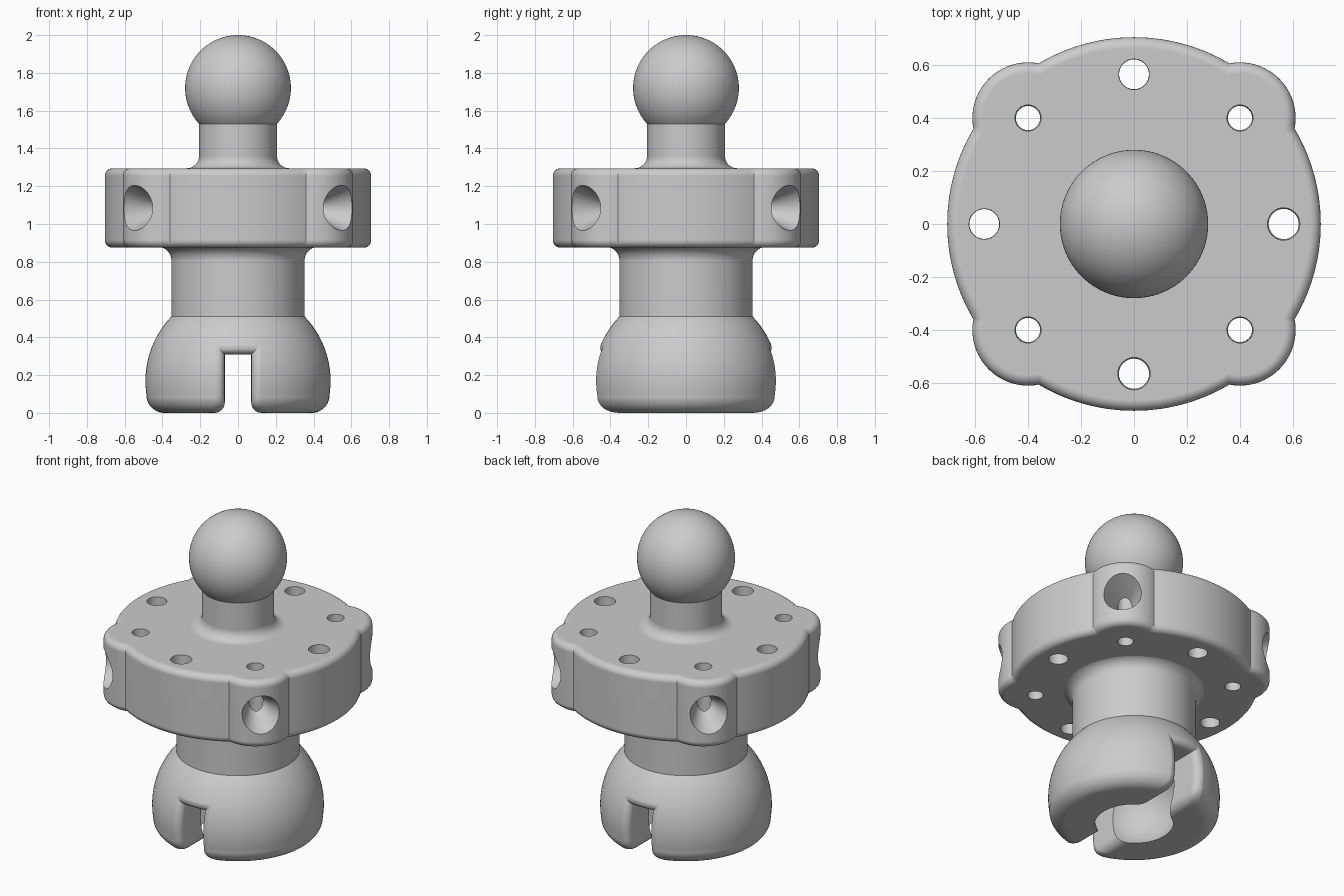
import bpy, bmesh, math
from math import sin, cos, pi, sqrt, acos

cube = bpy.data.objects.get("Cube")
if cube:
    bpy.data.objects.remove(cube, do_unlink=True)

grey = bpy.data.materials.new("plain_grey")
grey.use_nodes = True
GREY = (0.6, 0.6, 0.6, 1)
grey.diffuse_color = GREY
grey.node_tree.nodes["Principled BSDF"].inputs["Base Color"].default_value = GREY


def loft(name, rings, cap=True, wrap=False):
    """Skin a list of equal-length closed rings of points."""
    bm = bmesh.new()
    vs = [[bm.verts.new(p) for p in ring] for ring in rings]
    n = len(vs[0])
    pairs = list(zip(vs, vs[1:])) + ([(vs[-1], vs[0])] if wrap else [])
    for a, b in pairs:
        for i in range(n):
            j = (i + 1) % n
            bm.faces.new((a[i], a[j], b[j], b[i]))
    if cap and not wrap:
        bm.faces.new(vs[0])
        bm.faces.new(vs[-1])
    bmesh.ops.remove_doubles(bm, verts=bm.verts, dist=1e-5)
    bmesh.ops.recalc_face_normals(bm, faces=bm.faces)
    me = bpy.data.meshes.new(name)
    bm.to_mesh(me)
    bm.free()
    me.materials.append(grey)
    ob = bpy.data.objects.new(name, me)
    bpy.context.collection.objects.link(ob)
    return ob


def circle(r, z, n=96):
    return [(r * cos(2 * pi * i / n), r * sin(2 * pi * i / n), z) for i in range(n)]


def lathe(name, profile, n=96):
    return loft(name, [circle(max(r, 1e-3), z, n) for r, z in profile])


def arc(cx, cz, r, a0, a1, n=10):
    return [(cx + r * cos(math.radians(a0 + (a1 - a0) * i / n)),
             cz + r * sin(math.radians(a0 + (a1 - a0) * i / n))) for i in range(n + 1)]


def activate(ob):
    bpy.ops.object.select_all(action='DESELECT')
    ob.select_set(True)
    bpy.context.view_layer.objects.active = ob


def cut(ob, cutter):
    activate(ob)
    m = ob.modifiers.new("cut", 'BOOLEAN')
    m.operation, m.solver, m.object = 'DIFFERENCE', 'EXACT', cutter
    bpy.ops.object.modifier_apply(modifier=m.name)
    bpy.data.objects.remove(cutter, do_unlink=True)


def finish(ob):
    activate(ob)
    bpy.ops.object.shade_smooth_by_angle(angle=math.radians(32))
    m = ob.modifiers.new("normals", 'WEIGHTED_NORMAL')
    m.keep_sharp = True


# Ball on its post, with a fillet at the foot
BALL_R, BALL_Z, POST_R = 0.28, 1.72, 0.206
low = -math.degrees(acos(POST_R / BALL_R))
post = [(0, 1.25), (0.27, 1.25)] + arc(0.271, 1.36, 0.065, 270, 180)
ball = arc(0, BALL_Z, BALL_R, low, 90, 40)
finish(lathe("ball_and_post", post + ball))

# Disc with four rounded lobes and softened rims
DISC_R, LOBE_R, LOBE_D = 0.705, 0.21, 0.4 * sqrt(2)
Z0, Z1, SOFT = 0.875, 1.295, 0.04


def disc_ring(inset, z):
    R, r = DISC_R - inset, LOBE_R - inset
    d = acos((R * R + LOBE_D ** 2 - r * r) / (2 * R * LOBE_D))
    e = acos((R * cos(d) - LOBE_D) / r)
    pts = []
    for q in range(4):
        mid = pi / 4 + q * pi / 2
        cx, cy = LOBE_D * cos(mid), LOBE_D * sin(mid)
        for i in range(24):
            a = mid - e + 2 * e * i / 24
            pts.append((cx + r * cos(a), cy + r * sin(a), z))
        for i in range(28):
            a = mid + d + (pi / 2 - 2 * d) * i / 28
            pts.append((R * cos(a), R * sin(a), z))
    return pts


steps = [i * pi / 12 for i in range(7)]
rim = [(SOFT * (1 - sin(t)), Z0 + SOFT * (1 - cos(t))) for t in steps]
rim += [(f, Z0 + Z1 - z) for f, z in reversed(rim)]
disc = loft("lobed_disc", [disc_ring(f, z) for f, z in rim])


def drill(x, y, r_low, r_high):
    """Slightly tapered hole right through the disc."""
    c = lathe("drill", [(r_low, Z0 - 0.1), (r_high, Z1 + 0.1)], 32)
    c.location = (x, y, 0)
    bpy.context.view_layer.update()
    cut(disc, c)


for k in range(4):
    a = k * pi / 2
    wide = 0.062 if k in (0, 3) else 0.058
    drill(0.565 * cos(a), 0.565 * sin(a), 0.056, wide)
    a += pi / 4
    drill(LOBE_D * cos(a), LOBE_D * sin(a), 0.045, 0.05)

# Conical sockets pointing inward through each lobe
for k in range(4):
    a = pi / 4 + k * pi / 2
    c = lathe("cone_cutter", [(0.02, 0.545), (0.116, 0.765), (0.135, 0.82)], 48)
    c.rotation_euler = (0, pi / 2, a)
    c.location = (0, 0, (Z0 + Z1) / 2)
    bpy.context.view_layer.update()
    cut(disc, c)
finish(disc)

# Neck and spherical cup, hollowed to receive a ball
CUP_R, CUP_Z, NECK_R, RIM = 0.49, 0.17, 0.352, 0.095
top = math.degrees(acos(NECK_R / CUP_R))
bottom = -math.degrees(math.asin(0.08 / CUP_R))
outside = arc(0.39, RIM, RIM, 270, 351, 10) + arc(0, CUP_Z, CUP_R, bottom, top, 24)
neck = arc(NECK_R + 0.075, 0.805, 0.075, 180, 90) + [(0.4, 0.93), (0, 0.93)]
mouth = -math.degrees(math.asin(CUP_Z / BALL_R))
cavity = arc(0, CUP_Z, BALL_R, 90, mouth, 28)
cup = lathe("neck_and_cup", cavity + outside + neck)


def outer(z):
    """Radius of the cup's outside at a height."""
    if z < 0.09:
        return 0.39 + sqrt(max(0, RIM ** 2 - (RIM - max(z, 0)) ** 2))
    return sqrt(CUP_R ** 2 - (z - CUP_Z) ** 2)


# Slot across the cup, its walls rounding outward at the outside and the bottom
SLOT_W, SLOT_H, FIL = 0.07, 0.31, 0.055


def flare(d):
    d = min(max(d, 0), FIL)
    return FIL - sqrt(FIL ** 2 - (FIL - d) ** 2)


def slot_ring(d, side):
    f = flare(d)
    high = SLOT_H + f
    zs = [-0.1] + [FIL * (i / 6) ** 2 for i in range(7)]
    zs += [FIL + (high - FIL) * i / 14 for i in range(1, 15)]
    right = [(SLOT_W + f + flare(z), z) for z in zs]
    roof = [((SLOT_W + f) * (1 - i / 5), high) for i in range(1, 10)]
    path = right + roof + [(-x, z) for x, z in reversed(right)]
    if d < -0.05:
        return [(x, side * 0.8, z) for x, z in path]
    return [(x, side * (sqrt(outer(z) ** 2 - x * x) - d), z) for x, z in path]


depths = [-0.1, -0.003] + [FIL * (i / 7) ** 2 for i in range(1, 8)]
rings = [slot_ring(d, -1) for d in depths] + [slot_ring(d, 1) for d in reversed(depths)]
cut(cup, loft("slot_cutter", rings))
finish(cup)
